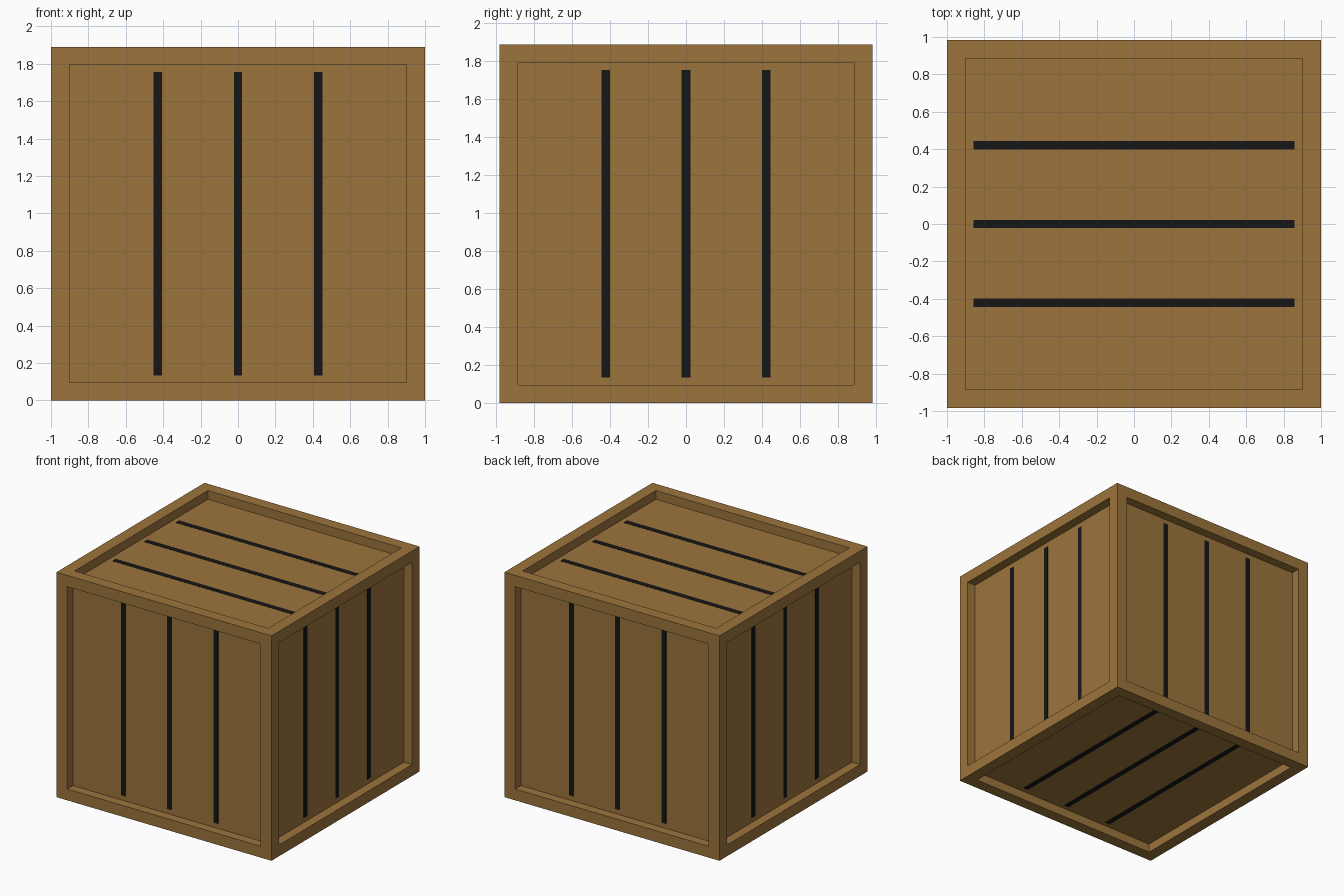
import bpy, bmesh
from mathutils import Vector

if "Cube" in bpy.data.objects:
    bpy.data.objects.remove(bpy.data.objects["Cube"])

HALF = Vector((1.0, 0.983, 0.945))   # half size of the crate
RIM, DEPTH = 0.142, 0.078            # frame width, panel recess
GAP, PROUD = 0.045, 0.002            # dark strip width and lift


def material(name, rgb):
    m = bpy.data.materials.new(name)
    m.diffuse_color = (*rgb, 1)
    m.use_nodes = True
    m.node_tree.nodes["Principled BSDF"].inputs["Base Color"].default_value = m.diffuse_color
    return m


wood = material("wood", (0.335, 0.178, 0.045))
dark = material("dark_gap", (0.008, 0.008, 0.008))


def add_object(name, bm, mat):
    me = bpy.data.meshes.new(name)
    bm.to_mesh(me)
    bm.free()
    me.materials.append(mat)
    ob = bpy.data.objects.new(name, me)
    bpy.context.collection.objects.link(ob)
    return ob


def box(name, center, size, mat):
    bm = bmesh.new()
    bmesh.ops.create_cube(bm, size=1)
    bmesh.ops.scale(bm, vec=size, verts=bm.verts)
    bmesh.ops.translate(bm, vec=center, verts=bm.verts)
    return add_object(name, bm, mat)


# Crate body: cube with a framed, sunken panel on every side
bm = bmesh.new()
bmesh.ops.create_cube(bm, size=2)
sides = bm.faces[:]
bmesh.ops.inset_individual(bm, faces=sides, thickness=RIM)
for f in sides:
    f.normal_update()
    n = f.normal.copy()
    panel = bmesh.ops.extrude_discrete_faces(bm, faces=[f])["faces"][0]
    bmesh.ops.translate(bm, vec=-n * DEPTH, verts=panel.verts)
bmesh.ops.scale(bm, vec=HALF, verts=bm.verts)
bmesh.ops.translate(bm, vec=(0, 0, HALF.z), verts=bm.verts)
bmesh.ops.recalc_face_normals(bm, faces=bm.faces)
add_object("crate_body", bm, wood)

# Dark gaps between planks: (side, normal axis, sign, spread axis, length axis)
layout = [("front", 1, -1, 0, 2), ("back", 1, 1, 0, 2),
          ("left", 0, -1, 1, 2), ("right", 0, 1, 1, 2),
          ("top", 2, 1, 1, 0), ("bottom", 2, -1, 0, 1)]
for side, n, sign, spread, along in layout:
    for i in (-1, 0, 1):
        center, size = Vector((0, 0, HALF.z)), Vector()
        center[n] += sign * HALF[n] * (1 - DEPTH)
        center[spread] += i * HALF[spread] * (1 - RIM) / 2
        size[n] = 2 * PROUD
        size[spread] = GAP
        size[along] = 2 * HALF[along] * (1 - RIM)
        box(f"{side}_plank_gap_{i + 2}", center, size, dark)
